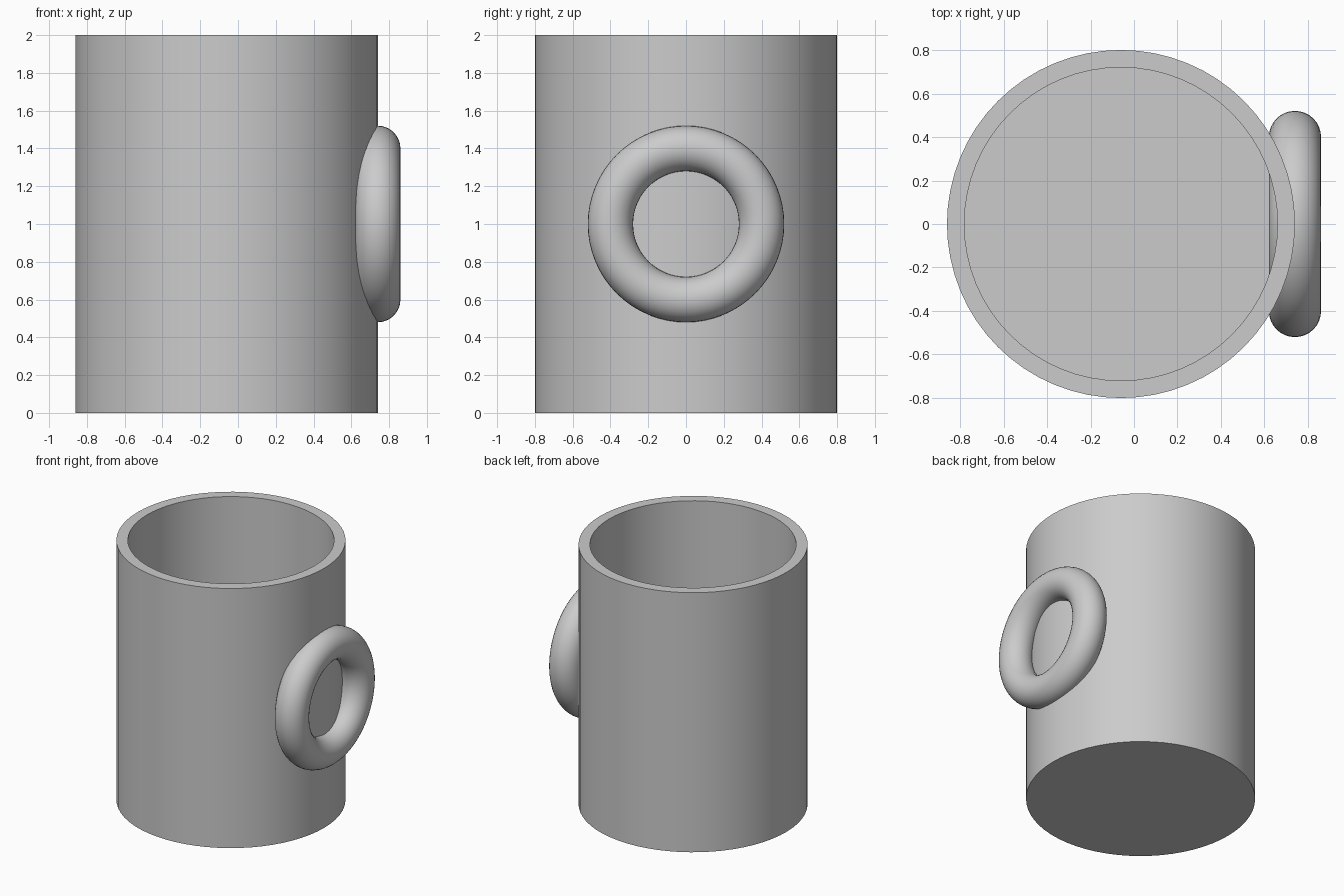
import bpy
import bmesh
import math

cube = bpy.data.objects.get("Cube")
if cube:
    bpy.data.objects.remove(cube, do_unlink=True)

HEIGHT, RADIUS, WALL = 2.0, 0.8, 0.08
CENTRE_X = -0.06

grey = bpy.data.materials.new("plain grey")
grey.use_nodes = True
colour = (0.6, 0.6, 0.6, 1)
grey.diffuse_color = colour
grey.node_tree.nodes["Principled BSDF"].inputs["Base Color"].default_value = colour


def finish(obj, name):
    """Name, colour and smooth the part, keeping its hard edges."""
    obj.name = obj.data.name = name
    obj.data.materials.append(grey)
    bpy.ops.object.select_all(action='DESELECT')
    obj.select_set(True)
    bpy.context.view_layer.objects.active = obj
    bpy.ops.object.shade_smooth_by_angle(angle=math.radians(30))


# Cup body: a cylinder whose top is inset to a rim and sunk to a floor
bpy.ops.mesh.primitive_cylinder_add(vertices=64, radius=RADIUS, depth=HEIGHT,
                                    location=(CENTRE_X, 0, HEIGHT / 2))
body = bpy.context.object
bm = bmesh.new()
bm.from_mesh(body.data)
top = max(bm.faces, key=lambda f: f.calc_center_median().z)
bmesh.ops.inset_region(bm, faces=[top], thickness=WALL)
well = bmesh.ops.extrude_face_region(bm, geom=[top])
floor = [v for v in well["geom"] if isinstance(v, bmesh.types.BMVert)]
bmesh.ops.translate(bm, verts=floor, vec=(0, 0, WALL - HEIGHT))
if top.is_valid:
    bmesh.ops.delete(bm, geom=[top], context='FACES_ONLY')
bmesh.ops.recalc_face_normals(bm, faces=bm.faces)
bm.to_mesh(body.data)
bm.free()
finish(body, "cup_body")

# Ring handle, half buried in the wall
bpy.ops.mesh.primitive_torus_add(major_radius=0.4, minor_radius=0.12,
                                 major_segments=64, minor_segments=32,
                                 location=(CENTRE_X + RADIUS, 0, HEIGHT / 2),
                                 rotation=(0, math.pi / 2, 0))
finish(bpy.context.object, "ring_handle")
